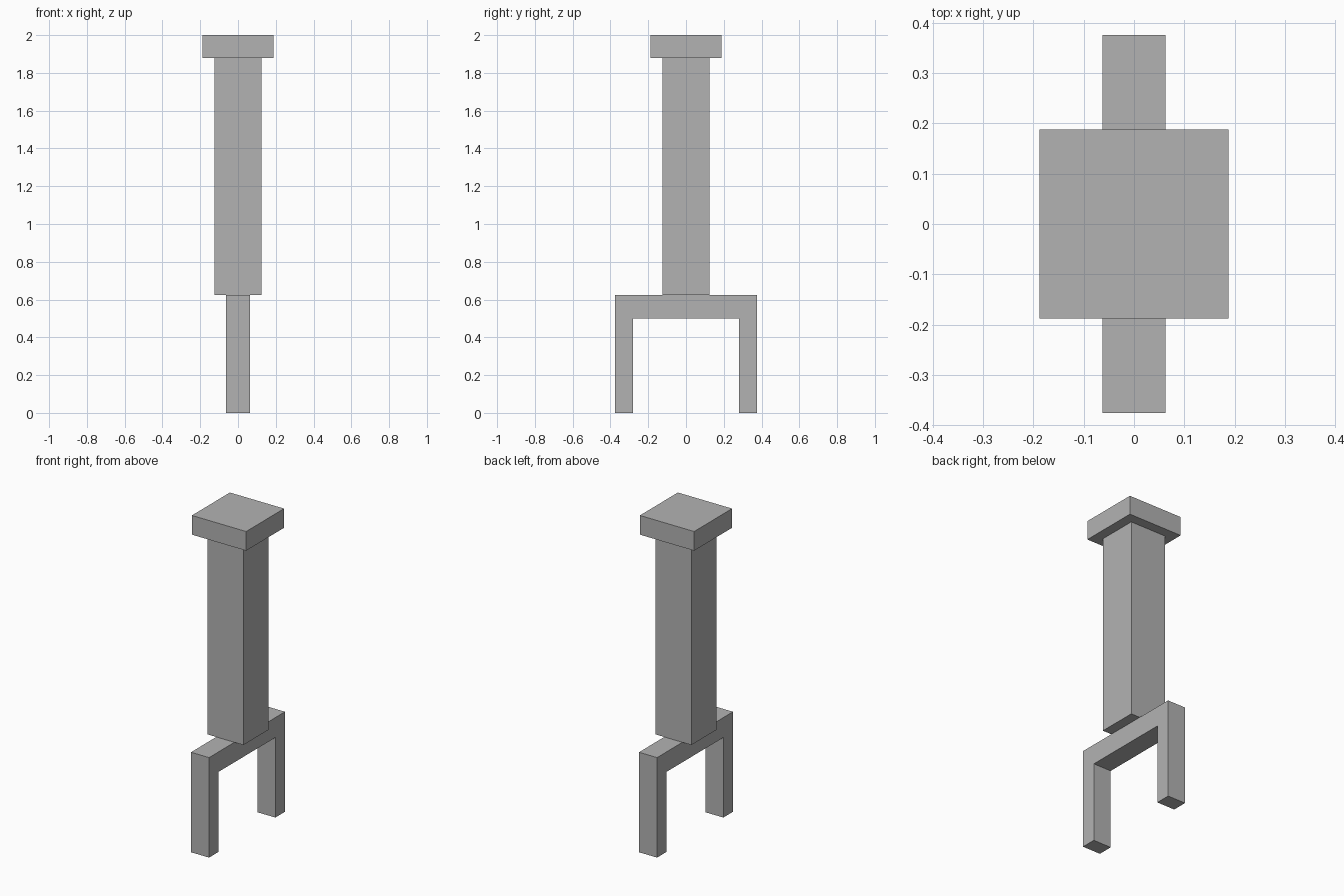
import bpy
import bmesh

cube = bpy.data.objects.get("Cube")
if cube:
    bpy.data.objects.remove(cube, do_unlink=True)

grey = bpy.data.materials.new("plain_grey")
grey.use_nodes = True
colour = (0.45, 0.45, 0.45, 1)
grey.diffuse_color = colour
grey.node_tree.nodes["Principled BSDF"].inputs["Base Color"].default_value = colour


def extrude_profile(name, outline, half_width):
    """Extrude a (y, z) outline along x, centred on x = 0."""
    bm = bmesh.new()
    face = bm.faces.new([bm.verts.new((-half_width, y, z)) for y, z in outline])
    result = bmesh.ops.extrude_face_region(bm, geom=[face])
    verts = [g for g in result["geom"] if isinstance(g, bmesh.types.BMVert)]
    bmesh.ops.translate(bm, verts=verts, vec=(2 * half_width, 0, 0))
    bmesh.ops.recalc_face_normals(bm, faces=bm.faces)
    mesh = bpy.data.meshes.new(name)
    bm.to_mesh(mesh)
    bm.free()
    mesh.materials.append(grey)
    obj = bpy.data.objects.new(name, mesh)
    bpy.context.collection.objects.link(obj)
    return obj


def square_block(name, half, bottom, top):
    outline = [(-half, bottom), (half, bottom), (half, top), (-half, top)]
    return extrude_profile(name, outline, half)


# Two-pronged fork: one half of the outline, mirrored across y
half_fork = [(0.28, 0.5), (0.28, 0), (0.375, 0), (0.375, 0.625)]
fork = half_fork + [(-y, z) for y, z in reversed(half_fork)]
extrude_profile("fork", fork, 0.0625)

# Square shaft and wider end cap
square_block("shaft", 0.125, 0.625, 1.88)
square_block("end_cap", 0.1875, 1.88, 2)
